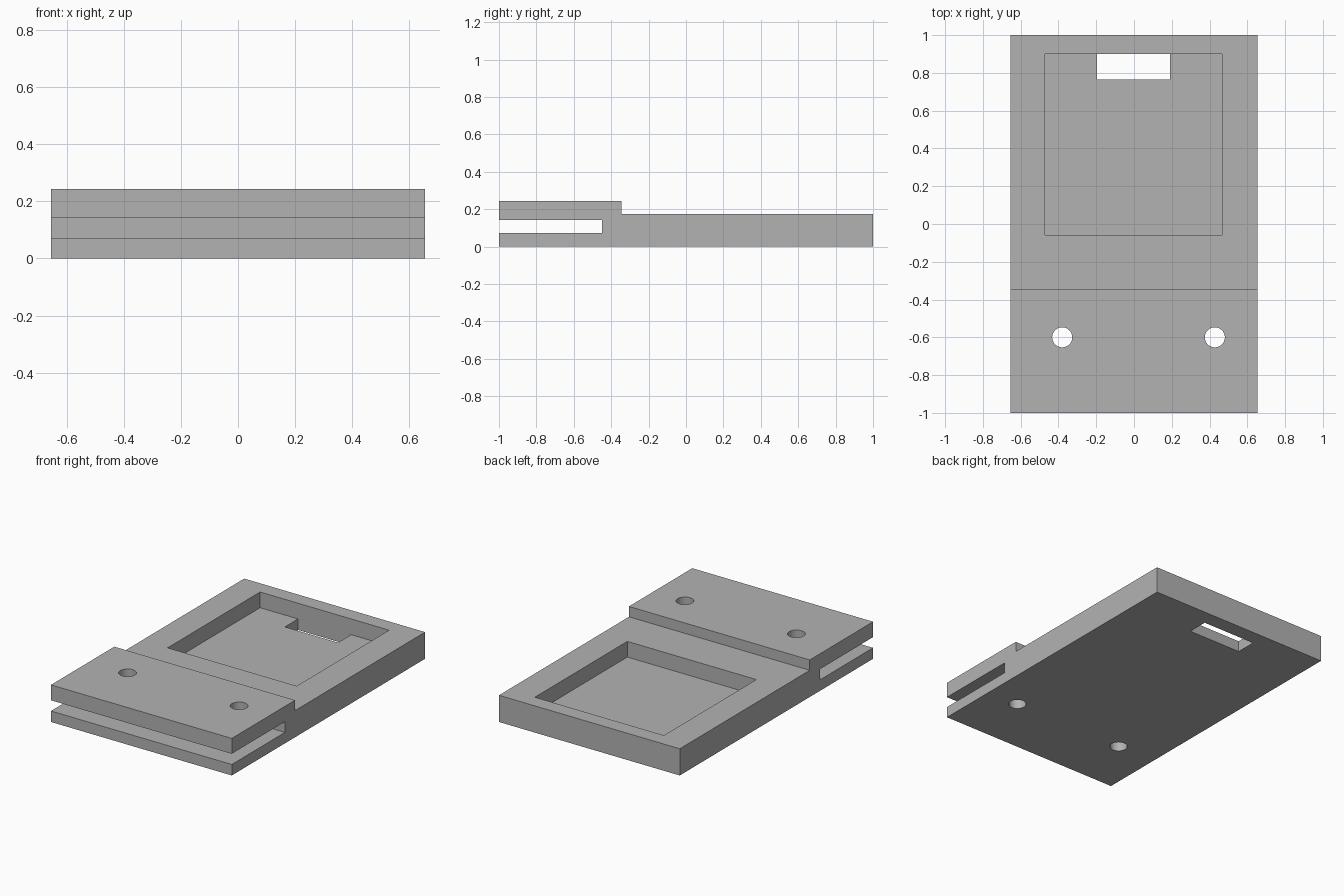
import bpy, bmesh, math
from mathutils import Matrix, Vector

cube = bpy.data.objects.get("Cube")
if cube:
    bpy.data.objects.remove(cube, do_unlink=True)

# Plain grey plastic
grey = bpy.data.materials.new("plain_grey")
grey.use_nodes = True
colour = (0.45, 0.45, 0.45, 1)
grey.diffuse_color = colour
grey.node_tree.nodes["Principled BSDF"].inputs["Base Color"].default_value = colour


def make_object(name, bm):
    bmesh.ops.recalc_face_normals(bm, faces=bm.faces[:])
    mesh = bpy.data.meshes.new(name)
    bm.to_mesh(mesh)
    bm.free()
    mesh.materials.append(grey)
    obj = bpy.data.objects.new(name, mesh)
    bpy.context.collection.objects.link(obj)
    return obj


def box_cutter(name, low, high):
    low, high = Vector(low), Vector(high)
    bm = bmesh.new()
    bmesh.ops.create_cube(bm, size=1, matrix=Matrix.Translation((low + high) / 2)
                          @ Matrix.Diagonal((high - low).to_4d()))
    return make_object(name, bm)


def hole_cutter(name, x, y, radius):
    bm = bmesh.new()
    bmesh.ops.create_cone(bm, cap_ends=True, segments=48, radius1=radius,
                          radius2=radius, depth=1, matrix=Matrix.Translation((x, y, 0)))
    return make_object(name, bm)


# Body: stepped side profile with the open front slot, extruded across the width
half_width, base, slot_top, deck, top = 0.655, 0.072, 0.142, 0.175, 0.243
step_y, slot_end = -0.345, -0.45
profile = [(-1, 0), (1, 0), (1, deck), (step_y, deck), (step_y, top), (-1, top),
           (-1, slot_top), (slot_end, slot_top), (slot_end, base), (-1, base)]
bm = bmesh.new()
side = bm.faces.new([bm.verts.new((-half_width, y, z)) for y, z in profile])
extruded = bmesh.ops.extrude_face_region(bm, geom=[side], use_keep_orig=True)
moved = [v for v in extruded["geom"] if isinstance(v, bmesh.types.BMVert)]
bmesh.ops.translate(bm, verts=moved, vec=(2 * half_width, 0, 0))
body = make_object("holder_body", bm)

# Recessed tray, cable window at its back edge and two screw holes
pocket_back = 0.90
cutters = [
    box_cutter("tray_cutter", (-0.47, -0.057, base), (0.465, pocket_back, 0.4)),
    box_cutter("window_cutter", (-0.195, 0.764, -0.2), (0.19, pocket_back, 0.3)),
    hole_cutter("right_hole_cutter", -0.38, -0.60, 0.053),
    hole_cutter("left_hole_cutter", 0.428, -0.60, 0.053),
]
bpy.context.view_layer.objects.active = body
for cutter in cutters:
    mod = body.modifiers.new(cutter.name, "BOOLEAN")
    mod.operation = "DIFFERENCE"
    mod.solver = "EXACT"
    mod.object = cutter
    bpy.ops.object.modifier_apply(modifier=mod.name)
    bpy.data.objects.remove(cutter, do_unlink=True)

# Round hole walls, crisp edges elsewhere
bpy.ops.object.select_all(action="DESELECT")
body.select_set(True)
bpy.ops.object.shade_smooth_by_angle(angle=math.radians(30))
